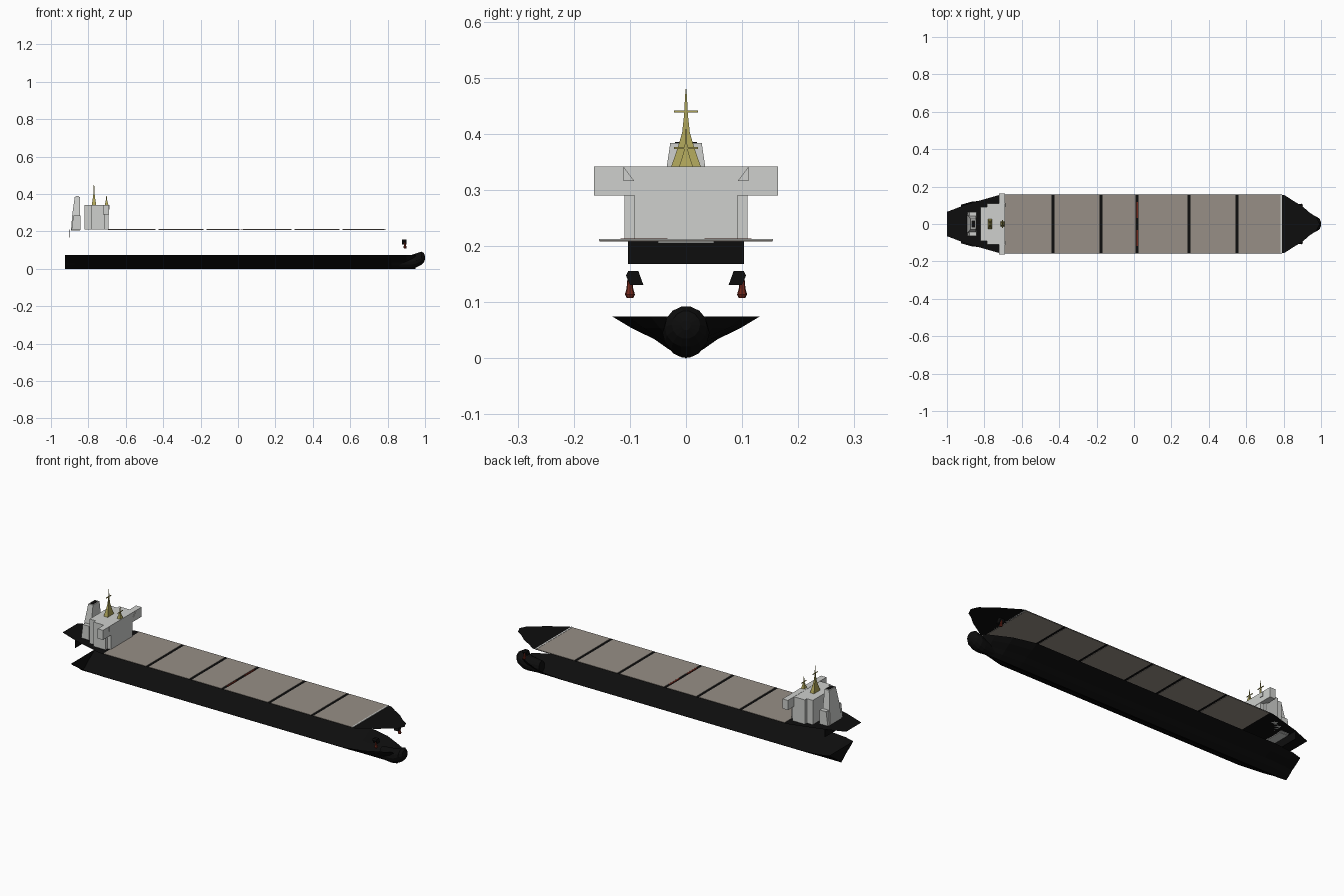
import bpy, bmesh, math

if "Cube" in bpy.data.objects:
    bpy.data.objects.remove(bpy.data.objects["Cube"])

def mat(name, r, g, b):
    m = bpy.data.materials.new(name)
    m.diffuse_color = (r, g, b, 1)
    m.use_nodes = True
    m.node_tree.nodes["Principled BSDF"].inputs["Base Color"].default_value = m.diffuse_color
    return m

BLACK = mat("hull black", 0.004, 0.004, 0.004)
TAUPE = mat("deck taupe", 0.31, 0.275, 0.24)
GREY = mat("superstructure grey", 0.62, 0.63, 0.61)
RED = mat("anchor red", 0.17, 0.022, 0.012)
GOLD = mat("mast ochre", 0.42, 0.37, 0.10)

def finish(name, bm, m):
    bmesh.ops.recalc_face_normals(bm, faces=bm.faces)
    me = bpy.data.meshes.new(name)
    bm.to_mesh(me)
    bm.free()
    me.materials.append(m)
    ob = bpy.data.objects.new(name, me)
    bpy.context.collection.objects.link(ob)
    return ob

def loft(name, rings, m, closed=True, cap0=True, cap1=True):
    """Skin between rings of equal point count."""
    bm = bmesh.new()
    rows = [[bm.verts.new(p) for p in r] for r in rings]
    n = len(rows[0])
    for a, b in zip(rows, rows[1:]):
        for i in range(n if closed else n - 1):
            j = (i + 1) % n
            bm.faces.new((a[i], a[j], b[j], b[i]))
    if cap0:
        bm.faces.new(rows[0])
    if cap1:
        bm.faces.new(rows[-1])
    return finish(name, bm, m)

def rect(x0, x1, y0, y1, z):
    return [(x0, y0, z), (x1, y0, z), (x1, y1, z), (x0, y1, z)]

def box(name, x0, x1, y0, y1, z0, z1, m):
    return loft(name, [rect(x0, x1, y0, y1, z0), rect(x0, x1, y0, y1, z1)], m)

def sheet(name, pts, m):
    bm = bmesh.new()
    f = bm.faces.new([bm.verts.new(p) for p in pts])
    if f.normal.z < 0:
        f.normal_flip()
    return finish(name, bm, m)

def mirrored(half):
    """Close a half outline (x, y) across y = 0 on the deck plane."""
    return [(x, y, DECK) for x, y in half] + [(x, -y, DECK) for x, y in reversed(half) if y]

DECK = 0.21

# lower hull: open V-shaped shell, closed at the stern
V = [(0.132, 0.075), (0.097, 0.054), (0.056, 0.034), (0.032, 0.017), (0, 0)]
V = V + [(-y, z) for y, z in reversed(V[:-1])]
stations = [(-0.925, 0.78), (-0.87, 0.9), (-0.75, 1), (0.7, 1), (0.82, 0.78), (0.9, 0.48), (0.95, 0.28)]
loft("lower_hull", [[(x, y * w, z) for y, z in V] for x, w in stations], BLACK, closed=False, cap1=False)

# bulbous bow: x, half width, bottom, top
bulb = [(0.86, 0.025, 0.004, 0.07), (0.93, 0.037, 0.001, 0.076), (0.955, 0.042, 0.007, 0.084),
        (0.98, 0.038, 0.02, 0.093), (0.994, 0.025, 0.035, 0.085), (1.0, 0.008, 0.05, 0.068)]
N = 14
loft("bulbous_bow", [[(x, w * math.cos(2 * math.pi * i / N),
                       (b + t) / 2 + (t - b) / 2 * math.sin(2 * math.pi * i / N)) for i in range(N)]
                     for x, w, b, t in bulb], BLACK)

# bow and stern deck sheets
sheet("bow_deck", mirrored([(0.785, 0.157), (0.805, 0.154), (0.85, 0.125), (0.9, 0.095),
                            (0.94, 0.06), (0.975, 0.038), (0.993, 0)]), BLACK)
sheet("stern_deck", mirrored([(-1, 0.065), (-0.89, 0.107), (-0.72, 0.155), (-0.695, 0.157)]), BLACK)

# transom plate under the stern deck
box("transom", -0.9, -0.897, -0.103, 0.103, 0.168, DECK, BLACK)

# cargo deck plates with black strips between
gaps = [-0.433, -0.176, 0.016, 0.294, 0.55]
edges = [-0.703] + gaps + [0.792]
for i, (a, b) in enumerate(zip(edges, edges[1:])):
    box(f"deck_plate_{i}", a + 0.008, b - 0.008, -0.154, 0.154, DECK - 0.002, DECK + 0.002, TAUPE)
for i, x in enumerate(gaps):
    sheet(f"deck_strip_{i}", rect(x - 0.008, x + 0.008, -0.157, 0.157, DECK), BLACK)
for s in (-1, 1):
    sheet("deck_edge", rect(-0.7, 0.79, s * 0.1555 - 0.0018, s * 0.1555 + 0.0018, DECK), BLACK)
    # manifold lines amidships
    box("manifold", 0.013, 0.021, s * 0.075 - 0.042, s * 0.075 + 0.042, DECK + 0.001, DECK + 0.004, RED)
box("breakwater", 0.784, 0.792, -0.155, 0.155, DECK, DECK + 0.003, GREY)

# accommodation block and bridge
box("accommodation", -0.82, -0.692, -0.092, 0.092, DECK, 0.341, GREY)
box("bridge_wing", -0.722, -0.69, -0.164, 0.164, 0.29, 0.342, GREY)
for s in (-1, 1):
    box("side_tower", -0.785, -0.712, min(s * 0.09, s * 0.11), max(s * 0.09, s * 0.11), DECK, 0.341, GREY)
    # gusset at the bridge front
    loft("bridge_gusset", [[(x, s * 0.092, 0.316), (x, s * 0.111, 0.341), (x, s * 0.111, 0.316)]
                           for x in (-0.69, -0.687)], GREY)

# funnel with side casings and dark uptake
loft("funnel", [rect(-0.893, -0.845, -0.05, 0.05, 0.206), rect(-0.886, -0.845, -0.042, 0.042, 0.29),
                rect(-0.873, -0.845, -0.028, 0.028, 0.384)], GREY)
box("funnel_uptake", -0.868, -0.85, -0.02, 0.02, 0.383, 0.386, BLACK)
for s in (-1, 1):
    ys = sorted((s * 0.035, s * 0.064))
    loft("funnel_casing", [rect(-0.89, -0.842, *ys, 0.208), rect(-0.88, -0.842, *ys, 0.285)], GREY)

# masts: concave tapering pyramids with yards
def mast(name, x, wx, wy, h, yards):
    steps = [(0, 1), (0.25, 0.55), (0.45, 0.25), (0.65, 0.14), (1, 0.03)]
    loft(name, [rect(x - wx * k, x + wx * k, -wy * k, wy * k, 0.34 + h * t) for t, k in steps], GOLD)
    for z in yards:
        box(name + "_yard", x - 0.002, x + 0.002, -0.021, 0.021, z - 0.0015, z + 0.0015, GOLD)

mast("main_mast", -0.77, 0.012, 0.027, 0.14, [0.44])
mast("fore_mast", -0.703, 0.01, 0.013, 0.07, [0.375])

# anchors hanging from dark hawse blocks
for s in (-1, 1):
    loft("hawse_block", [[(x, s * 0.085, 0.156), (x, s * 0.103, 0.156), (x, s * 0.107, 0.148),
                          (x, s * 0.1, 0.131), (x, s * 0.076, 0.131)] for x in (0.876, 0.9)], BLACK)
    rings = [(0.108, 0.006), (0.114, 0.009), (0.124, 0.006), (0.147, 0.004)]
    loft("anchor", [[(0.894 - (z - 0.108) * 0.1 + r * math.cos(math.pi * i / 4),
                      s * 0.1 + r * math.sin(math.pi * i / 4), z) for i in range(8)]
                    for z, r in rings], RED)
